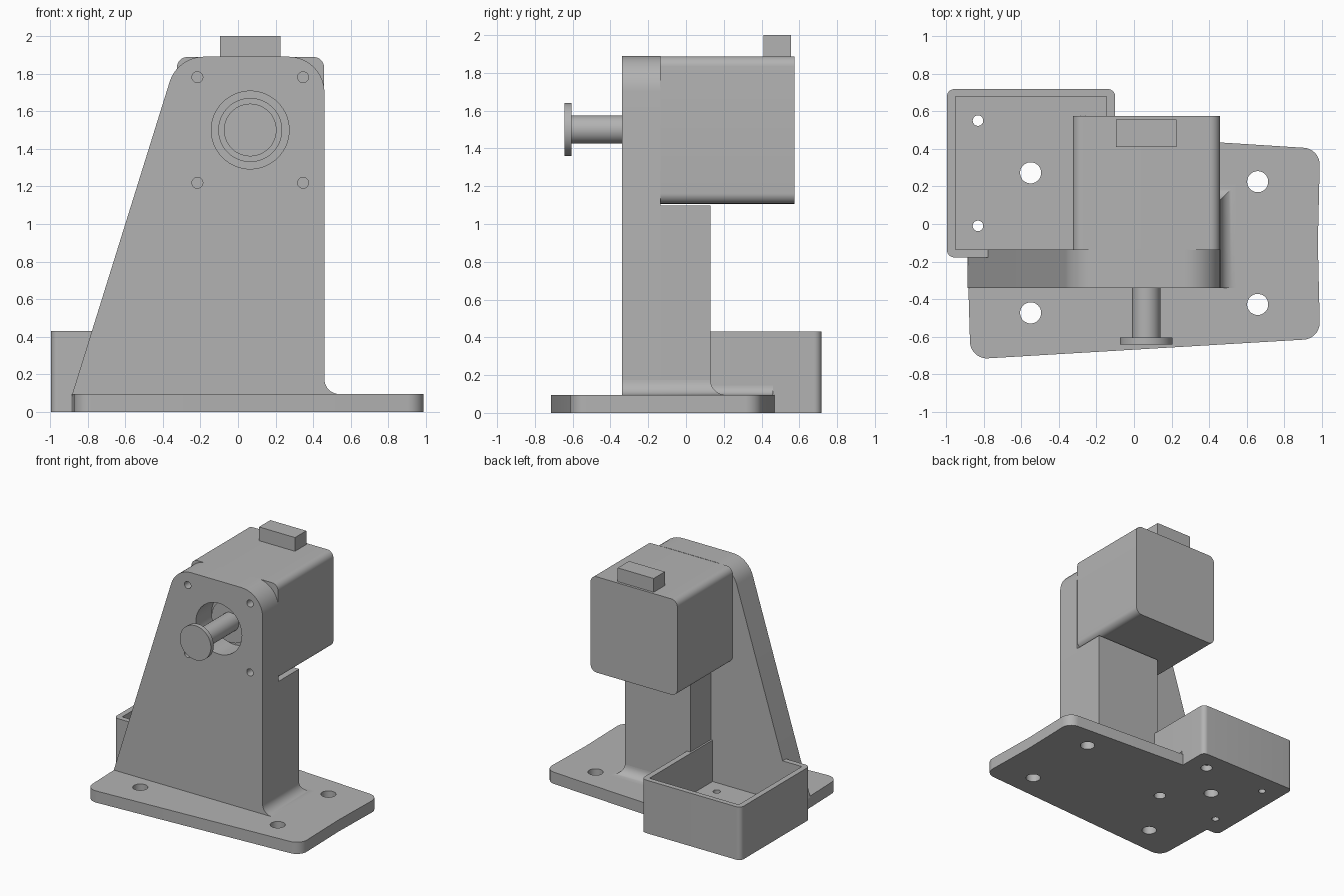
import bpy, bmesh, math
from mathutils import Vector

if "Cube" in bpy.data.objects:
    bpy.data.objects.remove(bpy.data.objects["Cube"], do_unlink=True)

grey = bpy.data.materials.new("plain grey")
grey.use_nodes = True
colour = (0.45, 0.45, 0.45, 1)
grey.diffuse_color = colour
grey.node_tree.nodes["Principled BSDF"].inputs["Base Color"].default_value = colour


def finish(name, bm):
    bmesh.ops.recalc_face_normals(bm, faces=bm.faces)
    mesh = bpy.data.meshes.new(name)
    bm.to_mesh(mesh)
    bm.free()
    mesh.materials.append(grey)
    obj = bpy.data.objects.new(name, mesh)
    bpy.context.collection.objects.link(obj)
    return obj


def loft(name, rings):
    """Skin a stack of matching rings and cap both ends."""
    bm = bmesh.new()
    loops = [[bm.verts.new(p) for p in ring] for ring in rings]
    for a, b in zip(loops, loops[1:]):
        for i in range(len(a)):
            j = (i + 1) % len(a)
            bm.faces.new((a[i], a[j], b[j], b[i]))
    bm.faces.new(loops[0])
    bm.faces.new(loops[-1])
    return finish(name, bm)


def rounded(corners, steps=10):
    """Turn (u, v, radius) corners into an outline with round corners."""
    out = []
    for i, (u, v, r) in enumerate(corners):
        p = Vector((u, v))
        if r == 0:
            out.append(p)
            continue
        d0 = (Vector(corners[i - 1][:2]) - p).normalized()
        d1 = (Vector(corners[(i + 1) % len(corners)][:2]) - p).normalized()
        half = d0.angle(d1) / 2
        centre = p + (d0 + d1).normalized() * r / math.sin(half)
        start = p + d0 * r / math.tan(half) - centre
        end = p + d1 * r / math.tan(half) - centre
        sweep = start.angle(end)
        for k in range(steps + 1):
            t = k / steps * sweep
            out.append(centre + (start * math.sin(sweep - t) + end * math.sin(t)) / math.sin(sweep))
    return out


def prism(name, corners, low, high, axis="z"):
    pts = rounded(corners)
    if axis == "z":
        return loft(name, [[(u, v, w) for u, v in pts] for w in (low, high)])
    return loft(name, [[(u, w, v) for u, v in pts] for w in (low, high)])


def rect(u0, u1, v0, v1, r=0):
    return [(u0, v0, r), (u1, v0, r), (u1, v1, r), (u0, v1, r)]


def cylinder(name, u, v, r, low, high, axis="z", sides=48):
    ring = [(u + r * math.cos(k * math.tau / sides), v + r * math.sin(k * math.tau / sides), 0)
            for k in range(sides)]
    return prism(name, ring, low, high, axis)


def cut(targets, cutter):
    cutter.hide_render = True
    for obj in targets:
        bpy.context.view_layer.objects.active = obj
        mod = obj.modifiers.new("cut", "BOOLEAN")
        mod.operation, mod.solver, mod.object = "DIFFERENCE", "EXACT", cutter
        bpy.ops.object.modifier_apply(modifier=mod.name)
    bpy.data.objects.remove(cutter, do_unlink=True)


FLOOR = 0.095
FRONT, BACK = -0.34, -0.135

# Base plate and open tray
base = prism("base_plate", [(-0.87, -0.72, 0.09), (0.99, -0.61, 0.09), (0.978, -0.1, 0),
                            (0.99, 0.4, 0.09), (-0.9, 0.52, 0.05), (-0.885, -0.2, 0)], 0, FLOOR)
tray = prism("tray", rect(-0.995, -0.1, -0.178, 0.718, 0.04), 0, 0.432)
cut([tray], prism("tray_cavity", rect(-0.95, -0.145, BACK, 0.677), FLOOR, 1))

# Mounting holes in the plate
for x, y in ((-0.55, 0.272), (0.658, 0.225), (0.658, -0.428), (-0.55, -0.473)):
    cut([base, tray], cylinder("hole_cutter", x, y, 0.056, -0.1, 0.3))

# Tray holes, counterbored where they pass through the plate
for y in (-0.01, 0.55):
    cut([base, tray], cylinder("hole_cutter", -0.83, y, 0.028, -0.1, 0.3))
    cut([base, tray], cylinder("hole_cutter", -0.27, y, 0.028, -0.1, 0.3))
    cut([base, tray], cylinder("bore_cutter", -0.27, y, 0.045, -0.1, 0.05))

# Upright face bracket with a slanted side
bracket = prism("face_bracket", [(-0.885, FLOOR - 0.01, 0), (0.46, FLOOR - 0.01, 0),
                                 (0.46, 1.89, 0.19), (-0.322, 1.89, 0.19)], FRONT, BACK, "y")
CX, CZ = 0.065, 1.5
cut([bracket], cylinder("shaft_hole", CX, CZ, 0.207, -1, 1, "y", 64))
for sx in (-1, 1):
    for sz in (-1, 1):
        cut([bracket], cylinder("screw_hole", CX + sx * 0.281, CZ + sz * 0.281, 0.029, -1, 1, "y", 24))

# Column behind the bracket
column = prism("support_column", rect(-0.13, 0.46, BACK - 0.02, 0.13), FLOOR - 0.01, 1.098)

# Flared foot that blends the column into the plate
R = 0.08
rings = []
for k in range(11):
    a = k / 10 * math.pi / 2
    flare, z = R * (1 - math.sin(a)), FLOOR + R * (1 - math.cos(a))
    rings.append([(u, v, z) for u, v, _ in rect(-0.13, 0.46 + flare, FRONT, 0.13 + flare)])
foot = loft("column_foot", rings)

# Small fillet between the tray side and the plate
r = 0.05
arc = [(-0.1 + r * (1 - math.cos(k / 8 * math.pi / 2)), FLOOR + r * (1 - math.sin(k / 8 * math.pi / 2)), 0)
       for k in range(9)]
fillet = prism("tray_fillet", [(-0.105, FLOOR, 0)] + arc[::-1] + [(-0.105, FLOOR + r, 0)], 0.13, 0.46, "y")

# Motor body, connector, boss and shaft
motor = prism("motor_body", rect(-0.325, 0.458, 1.107, 1.888, 0.055), BACK - 0.002, 0.575, "y")
plug = prism("connector", rect(-0.097, 0.227, 0.41, 0.555), 1.87, 2.0)
boss = cylinder("motor_boss", CX, CZ, 0.17, -0.19, BACK + 0.02, "y", 64)
shaft = cylinder("shaft", CX, CZ, 0.075, -0.62, BACK + 0.02, "y")
disc = cylinder("shaft_flange", CX, CZ, 0.14, -0.642, -0.605, "y", 64)

# Smooth the round faces, keep the edges crisp
bpy.ops.object.select_all(action="DESELECT")
for obj in (base, tray, bracket, column, foot, fillet, motor, plug, boss, shaft, disc):
    obj.select_set(True)
bpy.context.view_layer.objects.active = base
bpy.ops.object.shade_smooth_by_angle(angle=math.radians(30))
